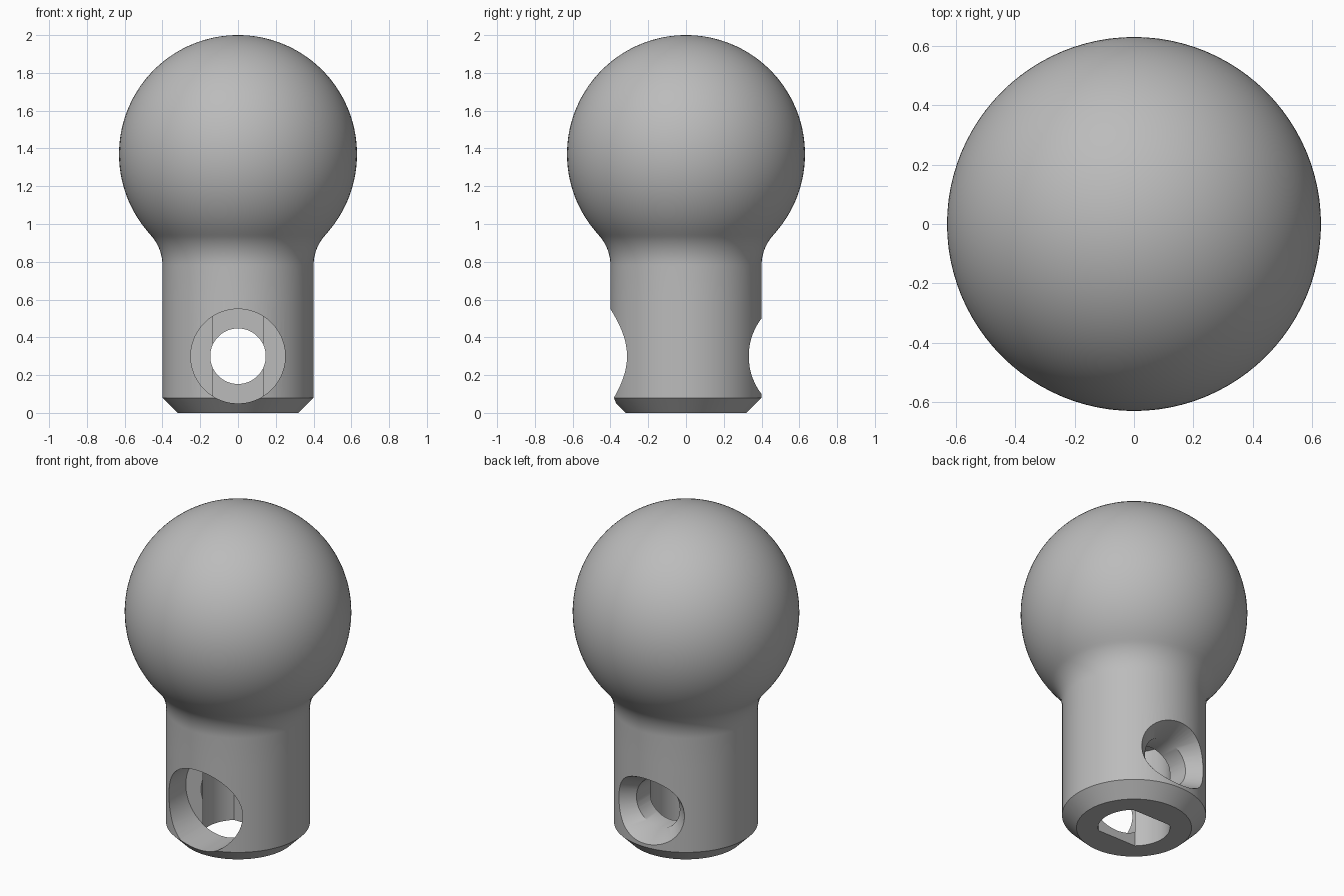
import bpy
import bmesh
from math import sin, cos, pi, radians, atan2, asin, hypot
from mathutils import Vector

cube = bpy.data.objects.get("Cube")
if cube:
    bpy.data.objects.remove(cube, do_unlink=True)

grey = bpy.data.materials.new("plain_grey")
grey.use_nodes = True
colour = (0.5, 0.5, 0.5, 1)
grey.diffuse_color = colour
grey.node_tree.nodes["Principled BSDF"].inputs["Base Color"].default_value = colour


def new_object(name, bm):
    bmesh.ops.remove_doubles(bm, verts=bm.verts, dist=1e-5)
    bmesh.ops.recalc_face_normals(bm, faces=bm.faces)
    mesh = bpy.data.meshes.new(name)
    bm.to_mesh(mesh)
    bm.free()
    mesh.materials.append(grey)
    obj = bpy.data.objects.new(name, mesh)
    bpy.context.collection.objects.link(obj)
    return obj


def lathe(name, profile, steps=96):
    """Turn a (radius, height) profile around the z axis."""
    bm = bmesh.new()
    verts = [bm.verts.new((r, 0, z)) for r, z in profile]
    edges = [bm.edges.new(pair) for pair in zip(verts, verts[1:])]
    bmesh.ops.spin(bm, geom=verts + edges, cent=(0, 0, 0), axis=(0, 0, 1),
                   angle=2 * pi, steps=steps, use_merge=True)
    return new_object(name, bm)


def loft(name, start, end):
    """Closed solid between two matching rings of points."""
    bm = bmesh.new()
    a = [bm.verts.new(p) for p in start]
    b = [bm.verts.new(p) for p in end]
    n = len(a)
    for i in range(n):
        j = (i + 1) % n
        bm.faces.new((a[i], a[j], b[j], b[i]))
    bm.faces.new(a)
    bm.faces.new(b)
    return new_object(name, bm)


def ring(y, rx, rz, z=0.3, n=64):
    """Ellipse facing along y."""
    angles = [2 * pi * (i + 0.5) / n for i in range(n)]
    return [Vector((rx * cos(t), y, z + rz * sin(t))) for t in angles]


# Shaft, fillet and ball as one turned profile
ball_r, ball_z, shaft_r = 0.63, 1.37, 0.4
fillet_r, fillet_z = 0.24, 0.78
fillet_x = shaft_r + fillet_r
lean = atan2(ball_z - fillet_z, fillet_x)

profile = [(0, 0), (0.32, 0)]
profile += [(shaft_r, z) for z in (0.08, 0.6)]
for i in range(13):
    t = pi - lean * i / 12
    profile.append((fillet_x + fillet_r * cos(t), fillet_z + fillet_r * sin(t)))
for i in range(1, 49):
    t = -lean + (pi / 2 + lean) * i / 48
    profile.append((max(0, ball_r * cos(t)) if i < 48 else 0, ball_z + ball_r * sin(t)))
knob = lathe("ball_knob", profile)

# Bore from below: round with flats at the front and back
bore_r, flat = 0.2, 0.15
half = asin(flat / bore_r)
outline = []
for side in (0, pi):
    for i in range(25):
        t = side - half + 2 * half * i / 24
        outline.append((bore_r * cos(t), bore_r * sin(t)))
cutters = [loft("bore_cutter", [(x, y, -0.1) for x, y in outline],
                [(x, y, 0.6) for x, y in outline])]

# Cross hole: wide front recess, plain hole, flared back opening
hole = 0.147
cutters += [
    loft("recess_cutter", ring(-0.6, 0.25, 0.25), ring(-0.149, 0.25, 0.25)),
    loft("hole_cutter", ring(-0.3, hole, hole), ring(0.28, hole, hole)),
    loft("flare_cutter", ring(0.27, hole, hole), ring(0.45, 0.363, 0.22)),
]

bpy.ops.object.select_all(action='DESELECT')
knob.select_set(True)
bpy.context.view_layer.objects.active = knob
for cutter in cutters:
    cutter.hide_render = True
    mod = knob.modifiers.new(cutter.name, 'BOOLEAN')
    mod.operation = 'DIFFERENCE'
    mod.solver = 'EXACT'
    mod.object = cutter
    bpy.ops.object.modifier_apply(modifier=mod.name)
    bpy.data.objects.remove(cutter, do_unlink=True)

bpy.ops.object.shade_smooth_by_angle(angle=radians(30))
